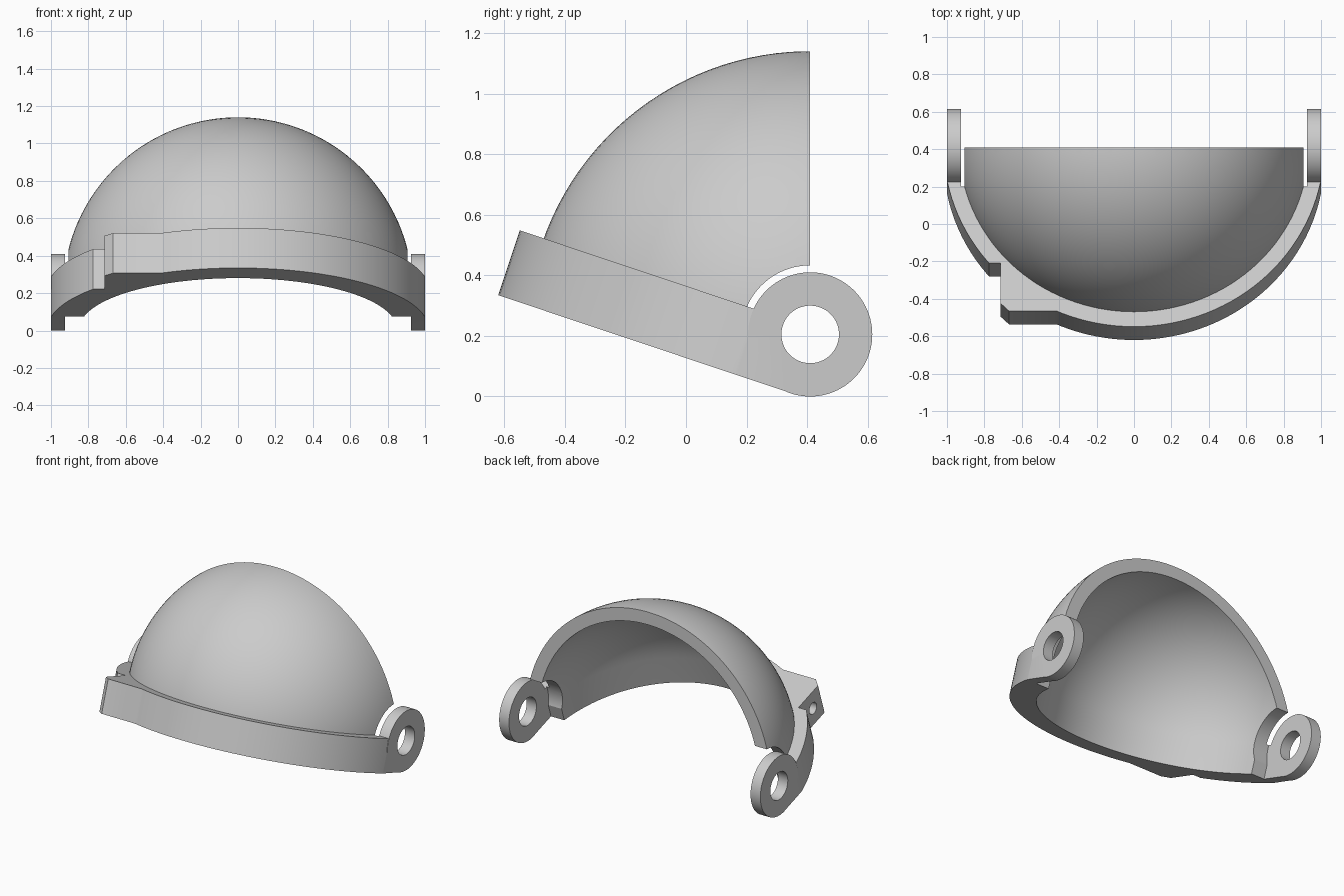
import bpy, bmesh, math
from mathutils import Matrix, Vector

cube = bpy.data.objects.get("Cube")
if cube:
    bpy.data.objects.remove(cube, do_unlink=True)

TILT = math.radians(18.5)
DOME_R, CAVITY_R, BAND_R = 0.935, 0.847, 1.018
BAND_LOW, BAND_TOP = -0.204, 0.0215
EAR_R, HOLE_R, CLEAR_R, EAR_INNER = 0.205, 0.095, 0.228, 0.925

grey = bpy.data.materials.new("light_grey")
grey.use_nodes = True
colour = (0.6, 0.6, 0.6, 1)
grey.diffuse_color = colour
grey.node_tree.nodes["Principled BSDF"].inputs["Base Color"].default_value = colour


def finish(name, bm):
    bmesh.ops.recalc_face_normals(bm, faces=bm.faces)
    mesh = bpy.data.meshes.new(name)
    bm.to_mesh(mesh)
    bm.free()
    mesh.materials.append(grey)
    obj = bpy.data.objects.new(name, mesh)
    bpy.context.collection.objects.link(obj)
    return obj


def box(name, low, high, turn=0):
    low, high = Vector(low), Vector(high)
    bm = bmesh.new()
    bmesh.ops.create_cube(bm, size=1, matrix=Matrix.Rotation(turn, 4, "X")
                          @ Matrix.Translation((low + high) / 2)
                          @ Matrix.Diagonal((*(high - low), 1)))
    return finish(name, bm)


def rod(name, radius, x0, x1, y=0, z=0):
    """Cylinder along x."""
    bm = bmesh.new()
    bmesh.ops.create_cone(bm, cap_ends=True, segments=96, radius1=radius, radius2=radius,
                          depth=x1 - x0, matrix=Matrix.Translation(((x0 + x1) / 2, y, z))
                          @ Matrix.Rotation(math.pi / 2, 4, "Y"))
    return finish(name, bm)


def prism(name, outline, z0, z1):
    bm = bmesh.new()
    face = bm.faces.new([bm.verts.new((x, y, z0)) for x, y in outline])
    side = bmesh.ops.extrude_face_region(bm, geom=[face])["geom"]
    bmesh.ops.translate(bm, vec=(0, 0, z1 - z0),
                        verts=[v for v in side if isinstance(v, bmesh.types.BMVert)])
    return finish(name, bm)


def half_ball(name, radius, drop):
    """Hemisphere standing on a straight skirt."""
    steps = 32
    profile = [(0, -drop), (radius, -drop)]
    profile += [(radius * math.cos(i * math.pi / 2 / steps),
                 radius * math.sin(i * math.pi / 2 / steps)) for i in range(steps + 1)]
    bm = bmesh.new()
    verts = [bm.verts.new((x, 0, z)) for x, z in profile]
    edges = [bm.edges.new(pair) for pair in zip(verts, verts[1:])]
    bmesh.ops.spin(bm, geom=verts + edges, axis=(0, 0, 1), cent=(0, 0, 0),
                   angle=2 * math.pi, steps=128)
    bmesh.ops.remove_doubles(bm, verts=bm.verts, dist=0.0001)
    return finish(name, bm)


def combine(target, operation, tool):
    mod = target.modifiers.new("combine", "BOOLEAN")
    mod.operation, mod.solver, mod.object = operation, "EXACT", tool
    bpy.context.view_layer.objects.active = target
    bpy.ops.object.modifier_apply(modifier=mod.name)
    bpy.data.objects.remove(tool, do_unlink=True)


# Curved band, built flat around the pivot axis
circle = [(BAND_R * math.cos(i * math.pi / 64), BAND_R * math.sin(i * math.pi / 64))
          for i in range(128)]
visor = prism("domed_visor", circle, -0.3, 0.1)

# Chamfered boss on one side of the band, with the step beside it
boss = [(-0.715, -0.5), (-0.715, -0.885), (-0.668, -0.93), (-0.3, -0.93), (-0.3, -0.5)]
combine(visor, "UNION", prism("boss", boss, -0.28, 0.08))
combine(visor, "INTERSECT", box("band_slab", (-2, -2, BAND_LOW), (2, 0, BAND_TOP)))
combine(visor, "DIFFERENCE", box("boss_step", (-2, -2, -1), (-0.715, -0.66, 1)))

# Dome shell, hollowed and cut off upright at the back
combine(visor, "UNION", half_ball("dome", DOME_R, 0.05))
combine(visor, "DIFFERENCE", half_ball("cavity", CAVITY_R, 0.5))
combine(visor, "DIFFERENCE", box("back_cut", (-2, 0, -2), (2, 2, 2), TILT))

# Pivot ears, with clearance inside and flat outer sides
for side in (-1, 1):
    x0, x1 = sorted((side * 0.89, side * 1.03))
    combine(visor, "UNION", rod("ear", EAR_R, x0, x1))
combine(visor, "DIFFERENCE", rod("clearance", CLEAR_R, -EAR_INNER, EAR_INNER))
combine(visor, "DIFFERENCE",
        box("clearance_slot", (-EAR_INNER, -0.2, -0.4), (EAR_INNER, 0.4, -0.02)))
combine(visor, "INTERSECT", box("side_trim", (-1, -2, -2), (1, 2, 2)))

# Pivot holes and the screw hole in the boss
combine(visor, "DIFFERENCE", rod("pivot_hole", HOLE_R, -1.5, 1.5))
combine(visor, "DIFFERENCE", rod("screw_hole", 0.04, -0.9, -0.48, -0.79, -0.092))

# Tilt about the pivot and set in place
visor.data.transform(Matrix.Translation((0, 0.41, 0.205)) @ Matrix.Rotation(-TILT, 4, "X"))
bpy.ops.object.select_all(action="DESELECT")
visor.select_set(True)
bpy.context.view_layer.objects.active = visor
bpy.ops.object.shade_smooth_by_angle(angle=math.radians(25))
